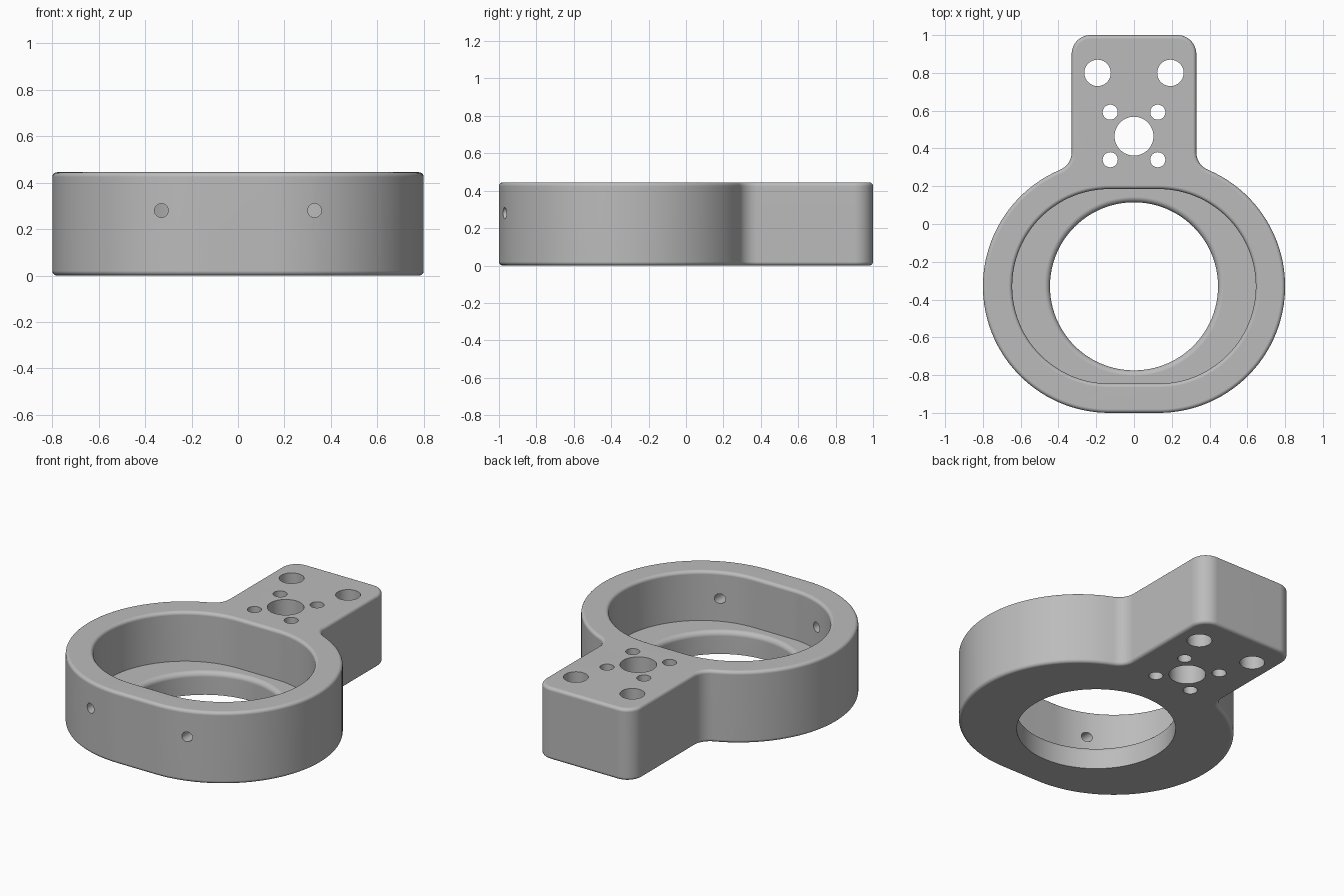
import bpy, bmesh
from math import sin, cos, pi, atan2, sqrt, radians

if "Cube" in bpy.data.objects:
    bpy.data.objects.remove(bpy.data.objects["Cube"])

HEIGHT, BEVEL = 0.445, 0.02
CY = -0.33           # centre line of the ring
SHIFT = 0.13         # half length of the ring's straight front
RING, POCKET, BORE = 0.67, 0.515, 0.445
FLOOR, LIP = 0.14, 0.03
ARM, ROUND = 0.33, 0.1


def arc(cx, cy, r, a0, a1, n):
    return [(cx + r * cos(a0 + (a1 - a0) * i / n),
             cy + r * sin(a0 + (a1 - a0) * i / n)) for i in range(n + 1)]


def mirrored(half):
    return half + [(-x, y) for x, y in reversed(half)]


def body_outline(inset):
    # Ring, blended neck and rounded arm end, shrunk evenly by the inset
    dx = ARM + ROUND - SHIFT
    dy = sqrt((RING + ROUND) ** 2 - dx ** 2)
    phi = atan2(dy, dx)
    half = arc(SHIFT, CY, RING - inset, -pi / 2, phi, 48)
    half += arc(ARM + ROUND, CY + dy, ROUND + inset, phi + pi, pi, 10)[1:]
    half += arc(ARM - ROUND, 1 - ROUND, ROUND - inset, 0, pi / 2, 12)
    return mirrored(half)


def pocket_outline(grow):
    return mirrored(arc(SHIFT, CY, POCKET + grow, -pi / 2, pi / 2, 56))


def bore_outline(grow):
    return arc(0, CY, BORE + grow, 0, 2 * pi, 96)[:-1]


def loft(name, outline, levels):
    # Stack outlines of (offset, z) and close both ends
    bm = bmesh.new()
    rings = [[bm.verts.new((x, y, z)) for x, y in outline(o)] for o, z in levels]
    for low, high in zip(rings, rings[1:]):
        for i in range(len(low)):
            j = (i + 1) % len(low)
            bm.faces.new((low[i], low[j], high[j], high[i]))
    bm.faces.new(list(reversed(rings[0])))
    bm.faces.new(rings[-1])
    bmesh.ops.recalc_face_normals(bm, faces=bm.faces)
    mesh = bpy.data.meshes.new(name)
    bm.to_mesh(mesh)
    bm.free()
    ob = bpy.data.objects.new(name, mesh)
    bpy.context.collection.objects.link(ob)
    return ob


def flare(r, z, n=5):
    # Quarter round opening outward, ending at height z
    return [(r * (1 - cos(pi / 2 * i / n)), z - r + r * sin(pi / 2 * i / n))
            for i in range(n + 1)]


def cut(target, cutter):
    cutter.hide_render = True
    mod = target.modifiers.new("cut", 'BOOLEAN')
    mod.operation, mod.solver, mod.object = 'DIFFERENCE', 'EXACT', cutter
    bpy.context.view_layer.objects.active = target
    bpy.ops.object.modifier_apply(modifier=mod.name)
    bpy.data.objects.remove(cutter)


def drill(target, x, y, r, n):
    cut(target, loft("drill_cutter", lambda o: arc(x, y, r, 0, 2 * pi, n)[:-1],
                     [(0, -0.1), (0, HEIGHT + 0.1)]))


# Solid bracket with rounded top and bottom rims
upper = flare(BEVEL, HEIGHT)
lower = [(o, HEIGHT - z) for o, z in reversed(upper)]
bracket = loft("ring_bracket", body_outline, lower + upper)

grey = bpy.data.materials.new("plain_grey")
grey.use_nodes = True
grey.diffuse_color = (0.5, 0.5, 0.5, 1)
grey.node_tree.nodes["Principled BSDF"].inputs["Base Color"].default_value = (0.5, 0.5, 0.5, 1)
bracket.data.materials.append(grey)

# Pocket with rounded rim, then the bore with rounded lip
cut(bracket, loft("pocket_cutter", pocket_outline,
                  [(0, FLOOR)] + flare(BEVEL, HEIGHT) + [(BEVEL, HEIGHT + 0.1)]))
cut(bracket, loft("bore_cutter", bore_outline,
                  [(0, -0.1)] + flare(LIP, FLOOR) + [(LIP, FLOOR + 0.1)]))

# Arm holes: centre, four around it, two near the end
drill(bracket, 0, 0.465, 0.103, 48)
for side in (-1, 1):
    drill(bracket, side * 0.193, 0.8, 0.07, 36)
    for way in (-1, 1):
        drill(bracket, side * 0.126, 0.466 + way * 0.126, 0.04, 28)

# Pin holes through the front wall
for side in (-1, 1):
    pin = loft("pin_cutter", lambda o: arc(0, 0, 0.03, 0, 2 * pi, 24)[:-1],
               [(0, -0.2), (0, 0.2)])
    pin.rotation_euler.x = pi / 2
    pin.location = (side * 0.33, -0.9, 0.28)
    bpy.context.view_layer.update()
    cut(bracket, pin)

# Smooth rounds, crisp edges, flat broad faces
bpy.ops.object.select_all(action='DESELECT')
bracket.select_set(True)
bpy.context.view_layer.objects.active = bracket
bpy.ops.object.shade_smooth_by_angle(angle=radians(35))
normals = bracket.modifiers.new("even_normals", 'WEIGHTED_NORMAL')
normals.keep_sharp = True
